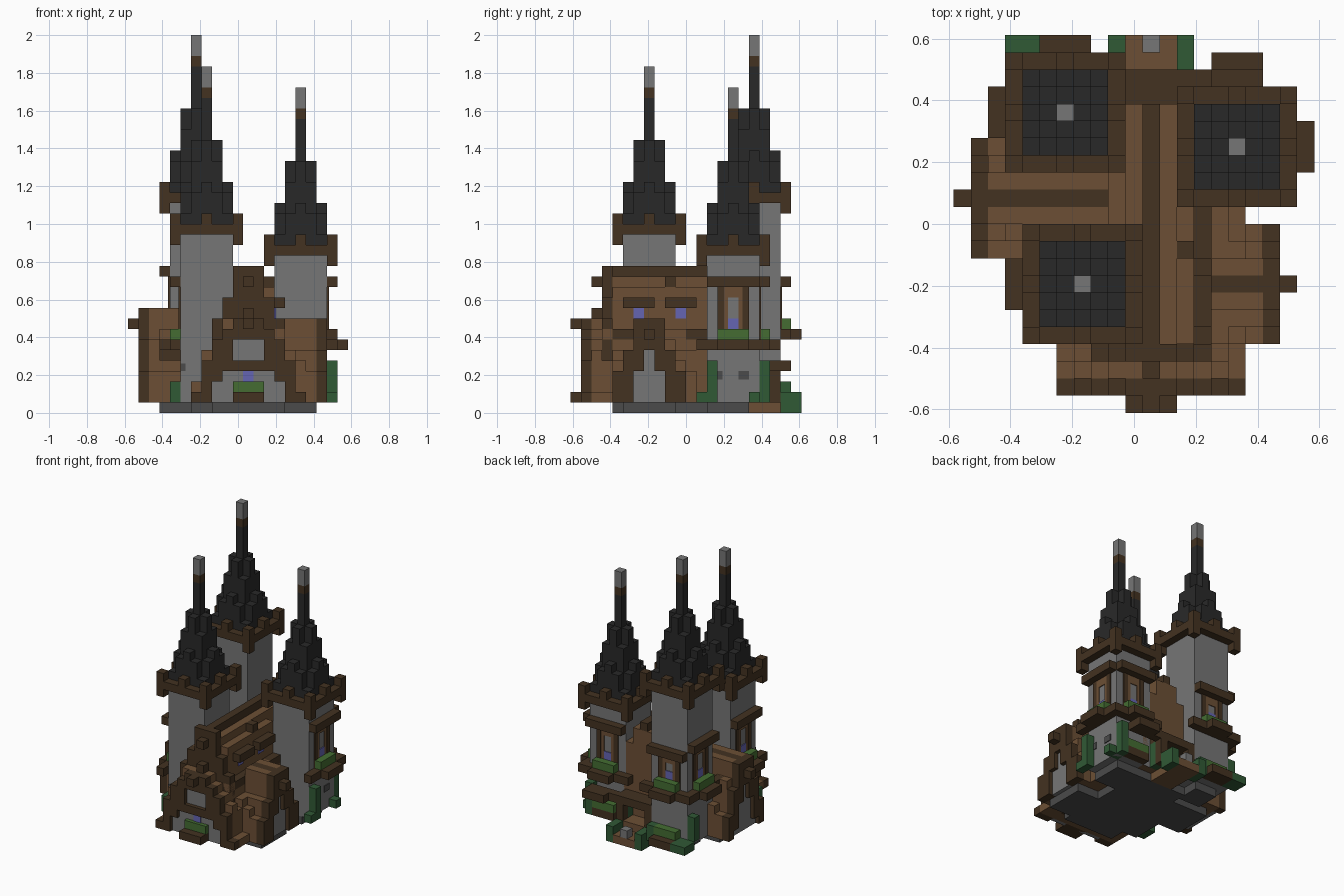
import bpy, bmesh, random
from mathutils import Matrix, Vector

random.seed(4)
CELL = 1 / 18
ORIGIN = Vector((10.5, 11, 0))

cube = bpy.data.objects.get("Cube")
if cube:
    bpy.data.objects.remove(cube)


def make_material(name, *rgb):
    mat = bpy.data.materials.new(name)
    mat.use_nodes = True
    colour = (*rgb, 1)
    mat.diffuse_color = colour
    mat.node_tree.nodes["Principled BSDF"].inputs["Base Color"].default_value = colour
    return mat


dark_wood = make_material("dark wood", .056, .032, .015)
brown = make_material("brown shingle", .15, .078, .035)
stone = make_material("grey stone", .18, .18, .18)
slate = make_material("black slate", .022, .022, .022)
footing = make_material("footing stone", .07, .07, .07)
leaf = make_material("dark leaf", .03, .1, .036)
grass = make_material("light leaf", .058, .152, .032)
glass = make_material("blue glass", .13, .13, .45)


def blocks(name, mat, boxes):
    """One object from boxes given as two opposite corners in cells."""
    bm = bmesh.new()
    for b in boxes:
        lo, hi = Vector(b[:3]), Vector(b[3:])
        place = Matrix.Translation(((lo + hi) / 2 - ORIGIN) * CELL)
        bmesh.ops.create_cube(bm, size=1, matrix=place @ Matrix.Diagonal((*((hi - lo) * CELL), 1)))
    mesh = bpy.data.meshes.new(name)
    bm.to_mesh(mesh)
    bm.free()
    mesh.materials.append(mat)
    obj = bpy.data.objects.new(name, mesh)
    bpy.context.collection.objects.link(obj)
    return obj


def oriented(along, c0, c1, a0, a1, k0, k1):
    """Box with a across range, a lengthwise range and a height range."""
    if along == "y":
        return (c0, a0, k0, c1, a1, k1)
    return (a0, c0, k0, a1, c1, k1)


# Towers: shaft, cornice with merlons, stepped roof and finial
def tower(name, i, j, base):
    blocks(name + "_shaft", stone, [(i, j, 1, i + 5, j + 5, base)])
    rim = [(i - 1, j - 1, base - 1, i + 6, j + 6, base)]
    for x in (-1, 2, 5):
        for y in (-1, 2, 5):
            if (x, y) != (2, 2):
                drop = 2 if 2 not in (x, y) else 0
                rim.append((i + x, j + y, base - drop, i + x + 1, j + y + 1, base + 1))
    blocks(name + "_cornice", dark_wood, rim)
    # column height from its distance to the centre
    rise = {(0, 0): 12, (0, 1): 8, (1, 1): 6, (0, 2): 4, (1, 2): 3, (2, 2): 1}
    roof = []
    for x in range(-2, 3):
        for y in range(-2, 3):
            h = rise[tuple(sorted((abs(x), abs(y))))]
            roof.append((i + x + 2, j + y + 2, base, i + x + 3, j + y + 3, base + h))
    blocks(name + "_roof", slate, roof)
    for part, mat, low, high in (("collar", dark_wood, 12, 13), ("finial", stone, 13, 15)):
        blocks(f"{name}_{part}", mat, [(i + 2, j + 2, base + low, i + 3, j + 3, base + high)])


tower("back_right_tower", 4, 15, 21)
tower("back_left_tower", 14, 13, 16)
tower("front_right_tower", 5, 5, 18)


# Framed windows with lintel, ledge, balcony and planter
def bay(name, along, start, face, out, sill, lintel):
    def box(c0, c1, depth, k0, k1):
        a0, a1 = sorted((face, face + out * depth))
        return oriented(along, start + c0, start + c1, a0, a1, k0, k1)
    blocks(name + "_frame", dark_wood, [
        box(0, 5, 1, lintel, lintel + 1),
        box(-1, 6, 1, sill - 1, sill),
        box(1, 4, 2, sill - 1, sill),
        box(1, 1.6, .15, sill, lintel), box(3.4, 4, .15, sill, lintel)])
    blocks(name + "_planter", grass, [box(1, 4, 1, sill, sill + 1)])
    blocks(name + "_window", glass, [box(2, 3, .1, sill + 1, sill + 2)])
    blocks(name + "_jambs", brown, [
        box(1.6, 2, .1, sill, lintel), box(3, 3.4, .1, sill, lintel),
        box(2, 3, .1, lintel - 1, lintel)])


bay("back_right_tower_side", "x", 15, 4, -1, 8, 13)
bay("back_right_tower_rear", "y", 4, 20, 1, 8, 12)
bay("back_left_tower_side", "x", 13, 19, 1, 7, 12)
bay("back_left_tower_rear", "y", 14, 18, 1, 7, 12)
bay("front_right_tower_side", "x", 5, 5, -1, 7, 12)


# Stepped gable roofs with a timber frame over a recessed wall
def gable(name, along, centre, a0, a1, heights, frame, inward, lows, crown, bumps):
    shingles, ridge, timber, wall = [], [], [], []
    span = len(heights) - 1
    for d in range(-span, span + 1):
        c, h, low = centre + d, heights[abs(d)], lows[abs(d)]
        if d == 0:
            ridge.append(oriented(along, c, c + 1, a0, a1, h - 1, h))
        shingles.append(oriented(along, c, c + 1, a0, a1, 1, h - (d == 0)))
        # uneven raised shingles
        for a in range(a0, a1):
            if abs(d) > 1 and random.random() < bumps:
                shingles.append(oriented(along, c, c + 1, a, a + 1, h - 1, h + 1))
        # the frame tops out level across its three middle columns
        top = crown if abs(d) < 2 else h
        timber.append(oriented(along, c, c + 1, frame, frame + 1, low, top))
        if low > 1:
            w0, w1 = sorted((frame + .5, frame + .5 + inward / 2))
            wall.append(oriented(along, c, c + 1, w0, w1, 1, low))
    blocks(name + "_roof", brown, shingles)
    blocks(name + "_ridge", dark_wood, ridge)
    blocks(name + "_timber", dark_wood, timber)
    blocks(name + "_wall", stone, wall)


gable("nave", "y", 11, 4, 18, [14, 13, 11, 7], 3, 1, [9, 9, 7, 1], 14, .15)
gable("porch", "y", 11, 2, 5, [10, 9, 8, 7, 5, 2], 1, 1, [7, 7, 4, 3, 1, 1], 9, .3)
gable("left_wing", "x", 7, 15, 18, [9, 9, 6, 4], 18, -1, [6, 4, 1, 1], 9, .4)
gable("right_wing", "x", 12, 2, 9, [10, 10, 7, 4], 1, 1, [7, 5, 2, 1], 10, .3)

# Front gable shoulders, porch crossbeam and projecting beam ends
blocks("gable_shoulders", dark_wood, [(i, 3, 7, i + 1, 4, 9) for i in (8, 14)])
blocks("porch_crossbeam", dark_wood, [(9, 1, 4, 14, 2, 5)])
blocks("beam_ends", dark_wood, [
    (11, 2, 12, 12, 3, 13), (11, 0, 8, 12, 1, 9),
    (19, 7, 7, 20, 8, 8), (0, 12, 8, 1, 13, 9)])

# Front window and its box
blocks("front_window", glass, [(11, 1.4, 3, 12, 1.5, 4)])
blocks("front_window_box", dark_wood, [(10, 0, 1, 13, 2, 2)])
blocks("front_planter", grass, [(10, 1, 2, 13, 2, 3)])

# Side wall of the nave: beams, windows and hoods
blocks("nave_side_wall", brown, [(13, 4, 7, 14, 13, 12)])
blocks("nave_side_beams", dark_wood, [(14, 4, 7, 15, 13, 8), (13, 9, 12, 14, 10, 13)])
blocks("nave_lean_to", brown, [(15, 4, 1, 16, 13, 6), (16, 10, 1, 17, 12, 4)])
for j in (6, 10):
    blocks(f"nave_window_{j}", glass, [(14, j, 9, 14.1, j + 1, 10)])
    blocks(f"nave_window_hood_{j}", dark_wood, [(14, j - 1, 10, 15, j + 2, 11)])
blocks("right_wing_hood", dark_wood, [(3, 8, 5, 5, 9, 6)])

# Back entrance: canopy, posts, step and path
blocks("back_canopy", dark_wood, [
    (9, 18, 4, 14, 20, 5), (9, 19, 1, 10, 20, 4), (13, 19, 1, 14, 20, 4),
    (15, 20, 4, 18, 21, 5), (14, 19, 4, 18, 20, 5)])
blocks("back_path", brown, [(10, 17, 0, 13, 22, 1), (10, 18, 1, 13, 20, 2)])
blocks("back_step", stone, [(11, 21, 1, 12, 22, 2)])
blocks("ground_planter_box", dark_wood, [(5, 20, 1, 8, 22, 2), (15, 18, 1, 18, 19, 2)])
blocks("ground_planter", grass, [(5, 20, 2, 8, 21, 3), (15, 18, 2, 18, 19, 3)])

# Climbing plants and shrubs
blocks("shrubs", leaf, [
    (19, 12, 1, 20, 14, 2), (19, 13, 2, 20, 14, 5), (18, 17, 1, 20, 18, 2),
    (18, 18, 1, 19, 19, 5), (3, 20, 1, 5, 22, 2), (3, 19, 2, 4, 20, 5),
    (9, 20, 0, 10, 22, 2), (13, 20, 0, 14, 22, 2), (13, 18, 1, 14, 19, 4),
    (4, 5, 1, 5, 7, 3), (4, 6, 6, 5, 7, 7), (8, 20, 1, 9, 21, 3)])

# Worn dark stones on the shafts
blocks("worn_stones", footing, [
    (5, 4.9, 4, 5.5, 5, 4.7), (19, 14, 3.2, 19.1, 14.5, 4), (19, 16, 3.2, 19.1, 17, 4)])

# Footing slab
blocks("footing", footing, [
    (8, 4, 0, 15, 17, 1), (3, 10, 0, 9, 15, 1), (15, 5, 0, 18, 10, 1),
    (5, 16, 0, 8, 19, 1), (15, 13, 0, 18, 17, 1), (6, 6, 0, 9, 10, 1)])
